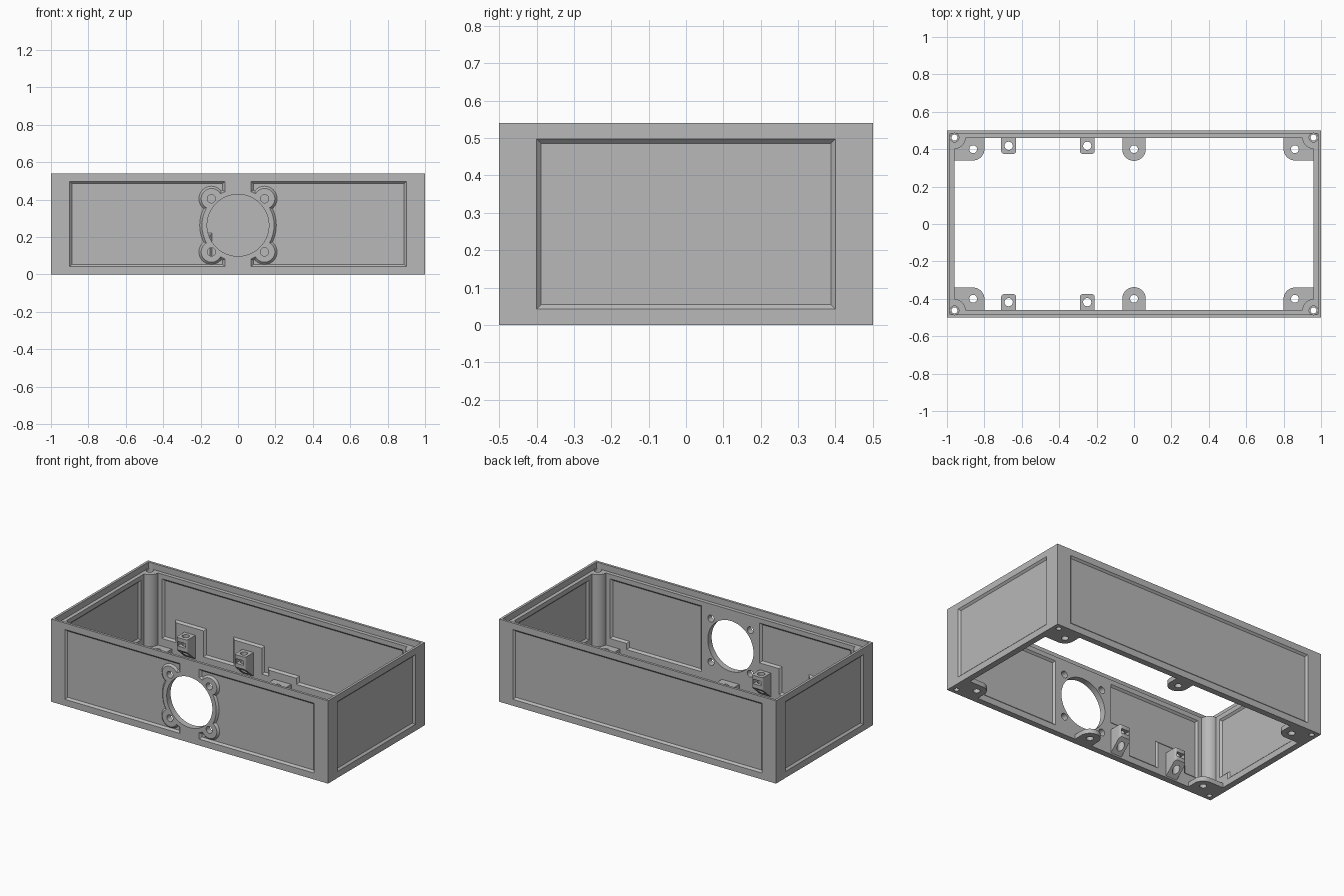
import bpy, bmesh
from math import pi, sin, cos

cube = bpy.data.objects.get("Cube")
if cube:
    bpy.data.objects.remove(cube, do_unlink=True)

grey = bpy.data.materials.new("plain grey")
grey.use_nodes = True
grey.diffuse_color = (0.48, 0.48, 0.48, 1)
grey.node_tree.nodes["Principled BSDF"].inputs["Base Color"].default_value = grey.diffuse_color

LENGTH, WIDTH, HEIGHT = 1.0, 0.5, 0.54   # half length, half width, height
WALL, DEPTH, LEDGE = 0.04, 0.012, 0.5


def loft(name, lower, upper):
    """Solid between two matching loops of 3D points."""
    bm = bmesh.new()
    a = [bm.verts.new(p) for p in lower]
    b = [bm.verts.new(p) for p in upper]
    bm.faces.new(a)
    bm.faces.new(b)
    for i in range(len(a)):
        j = (i + 1) % len(a)
        bm.faces.new((a[i], a[j], b[j], b[i]))
    bmesh.ops.recalc_face_normals(bm, faces=bm.faces)
    mesh = bpy.data.meshes.new(name)
    bm.to_mesh(mesh)
    bm.free()
    mesh.materials.append(grey)
    ob = bpy.data.objects.new(name, mesh)
    bpy.context.collection.objects.link(ob)
    return ob


def rect(u0, u1, v0, v1):
    return lambda d: [(u0 - d, v0 - d), (u1 + d, v0 - d), (u1 + d, v1 + d), (u0 - d, v1 + d)]


def disc(u, v, r, n=48):
    return lambda d: [(u + (r + d) * cos(2 * pi * i / n), v + (r + d) * sin(2 * pi * i / n))
                      for i in range(n)]


def prism(name, points, z0, z1):
    return loft(name, [(x, y, z0) for x, y in points], [(x, y, z1) for x, y in points])


def box(name, hx, hy, z0, z1):
    return prism(name, rect(-hx, hx, -hy, hy)(0), z0, z1)


# each wall maps (along, up, outward) to the world, and has an outer distance
WALLS = {
    "front": (lambda u, v, w: (u, -w, v), WIDTH),
    "back": (lambda u, v, w: (u, w, v), WIDTH),
    "right": (lambda u, v, w: (-w, u, v), LENGTH),
    "left": (lambda u, v, w: (w, u, v), LENGTH),
}


def on_wall(wall, outline, w0, d0, w1, d1):
    place, _ = WALLS[wall]
    return loft("cutter", [place(u, v, w0) for u, v in outline(d0)],
                [place(u, v, w1) for u, v in outline(d1)])


def combine(ob, others, operation="DIFFERENCE", keep=False):
    for other in others:
        other.hide_render = True
        mod = ob.modifiers.new("cut", "BOOLEAN")
        mod.operation, mod.solver, mod.object = operation, "EXACT", other
    bpy.context.view_layer.update()
    graph = bpy.context.evaluated_depsgraph_get()
    mesh = bpy.data.meshes.new_from_object(ob.evaluated_get(graph))
    ob.modifiers.clear()
    ob.data = mesh
    if not keep:
        for other in others:
            bpy.data.objects.remove(other, do_unlink=True)


def recess(wall, outline, islands, side):
    """Chamfered panel cutter; side +1 is the outer face, -1 the inner face."""
    face = WALLS[wall][1] - (0 if side > 0 else WALL)
    cutter = on_wall(wall, outline, face - side * DEPTH, -DEPTH, face + side * 0.01, 0.01)
    if islands:
        combine(cutter, [on_wall(wall, s, face - side * 0.02, 0.02, face + side * 0.02, -0.02)
                         for s in islands])
    return cutter


# frame: open rectangular tube with a stepped rim
frame = box("frame", LENGTH, WIDTH, 0, HEIGHT)
combine(frame, [box("cutter", LENGTH - WALL, WIDTH - WALL, -0.1, 0.7),
                box("cutter", LENGTH - 0.016, WIDTH - 0.016, LEDGE, 0.7)])

# sunken panels outside and inside, with raised islands left standing
FAN_Z, FAN_R, EAR = 0.263, 0.165, 0.142
BRACKETS_X = (-0.67, -0.25)
ears = [(sx * EAR, FAN_Z + sz * EAR) for sx in (-1, 1) for sz in (-1, 1)]
fan_islands = [disc(u, v, 0.055) for u, v in ears]
fan_islands += [disc(0, FAN_Z, 0.193), rect(-0.07, 0.07, -0.1, 0.7)]
tab_pads = [rect(-0.1, 0.1, -0.1, 0.08), rect(-1.1, -0.75, -0.1, 0.08), rect(0.75, 1.1, -0.1, 0.08)]
bracket_pads = [rect(x - 0.1, x + 0.1, -0.1, 0.21) for x in BRACKETS_X]
end_pads = [rect(-0.6, -0.3, -0.1, 0.08), rect(0.3, 0.6, -0.1, 0.08)]
cutters = []
for wall in WALLS:
    is_long = wall in ("front", "back")
    outer, inner = (0.9, 0.87) if is_long else (0.4, 0.37)
    pads = tab_pads + bracket_pads if is_long else list(end_pads)
    if wall == "front":
        pads.append(rect(-0.21, 0.21, -0.1, 0.7))
    cutters.append(recess(wall, rect(-outer, outer, 0.042, 0.498),
                          fan_islands if wall == "front" else [], 1))
    cutters.append(recess(wall, rect(-inner, inner, 0.04, 0.47), pads, -1))

# round fan opening with four screw holes
for shape in [disc(0, FAN_Z, FAN_R, 96)] + [disc(u, v, 0.022) for u, v in ears]:
    cutters.append(on_wall("front", shape, 0.4, 0, 0.6, 0))
combine(frame, cutters)

# stepped screw holes shared by the frame corners, posts and corner tabs
POST_X, POST_Y = 0.96, 0.462
corners = [(sx, sy) for sx in (-1, 1) for sy in (-1, 1)]
post_holes = []
for sx, sy in corners:
    for r, z0 in ((0.016, -0.1), (0.0235, 0.1)):
        post_holes.append(prism("cutter", disc(sx * POST_X, sy * POST_Y, r, 32)(0), z0, 0.7))
combine(frame, post_holes, keep=True)
parts = [frame]


def side_name(sx, sy):
    return ("front_" if sy < 0 else "back_") + ("left" if sx > 0 else "right")


for sx, sy in corners:
    # corner posts, trimmed to stay within the walls
    post = prism("post_" + side_name(sx, sy), disc(sx * POST_X, sy * POST_Y, 0.06)(0), 0, LEDGE)
    combine(post, [box("cutter", LENGTH - 0.03, WIDTH - 0.03, -0.1, 0.7)], "INTERSECT")
    combine(post, post_holes, keep=True)
    # corner mounting tabs with one rounded corner
    arc = [(0.86 - 0.06 * cos(pi / 2 * i / 12), 0.40 - 0.06 * sin(pi / 2 * i / 12)) for i in range(13)]
    outline = [(0.96, 0.46), (0.8, 0.46)] + arc + [(0.96, 0.34)]
    tab = prism("tab_" + side_name(sx, sy), [(sx * x, sy * y) for x, y in outline], 0, 0.03)
    combine(tab, [prism("cutter", disc(sx * 0.86, sy * 0.4, 0.021, 32)(0), -0.1, 0.1)])
    combine(tab, post_holes, keep=True)
    parts += [post, tab]
for hole in post_holes:
    bpy.data.objects.remove(hole, do_unlink=True)

for sy, label in ((-1, "front"), (1, "back")):
    # middle mounting tab with a round end
    arc = [(0.0625 * cos(pi * i / 24), 0.4 - 0.0625 * sin(pi * i / 24)) for i in range(25)]
    outline = [(0.0625, 0.46)] + arc + [(-0.0625, 0.46)]
    tab = prism("middle_tab_" + label, [(x, sy * y) for x, y in outline], 0, 0.03)
    combine(tab, [prism("cutter", disc(0, sy * 0.4, 0.021, 32)(0), -0.1, 0.1)])
    parts.append(tab)
    # screw brackets with a sloped underside and a nut slot
    for number, x in enumerate(BRACKETS_X, 1):
        profile = [(0.46, 0.165), (0.375, 0.165), (0.375, 0.085), (0.46, 0.01)]
        bracket = loft(f"bracket_{label}_{number}", [(x - 0.04, sy * y, z) for y, z in profile],
                       [(x + 0.04, sy * y, z) for y, z in profile])
        bm = bmesh.new()
        bm.from_mesh(bracket.data)
        upright = [e for e in bm.edges if all(abs(abs(v.co.y) - 0.375) < 0.001 for v in e.verts)
                   and abs(e.verts[0].co.x - e.verts[1].co.x) < 0.001]
        bmesh.ops.bevel(bm, geom=upright, offset=0.015, segments=4, profile=0.5, affect="EDGES")
        bm.to_mesh(bracket.data)
        bm.free()
        slot = [(x - 0.028, sy * 0.35), (x + 0.028, sy * 0.35),
                (x + 0.028, sy * 0.445), (x - 0.028, sy * 0.445)]
        combine(bracket, [prism("cutter", disc(x, sy * 0.418, 0.022, 32)(0), -0.1, 0.3),
                          prism("cutter", slot, 0.11, 0.14)])
        parts.append(bracket)

# smooth the round surfaces, keep corners crisp
bpy.ops.object.select_all(action="DESELECT")
for ob in parts:
    ob.select_set(True)
bpy.context.view_layer.objects.active = frame
bpy.ops.object.shade_smooth_by_angle(angle=pi / 6)
